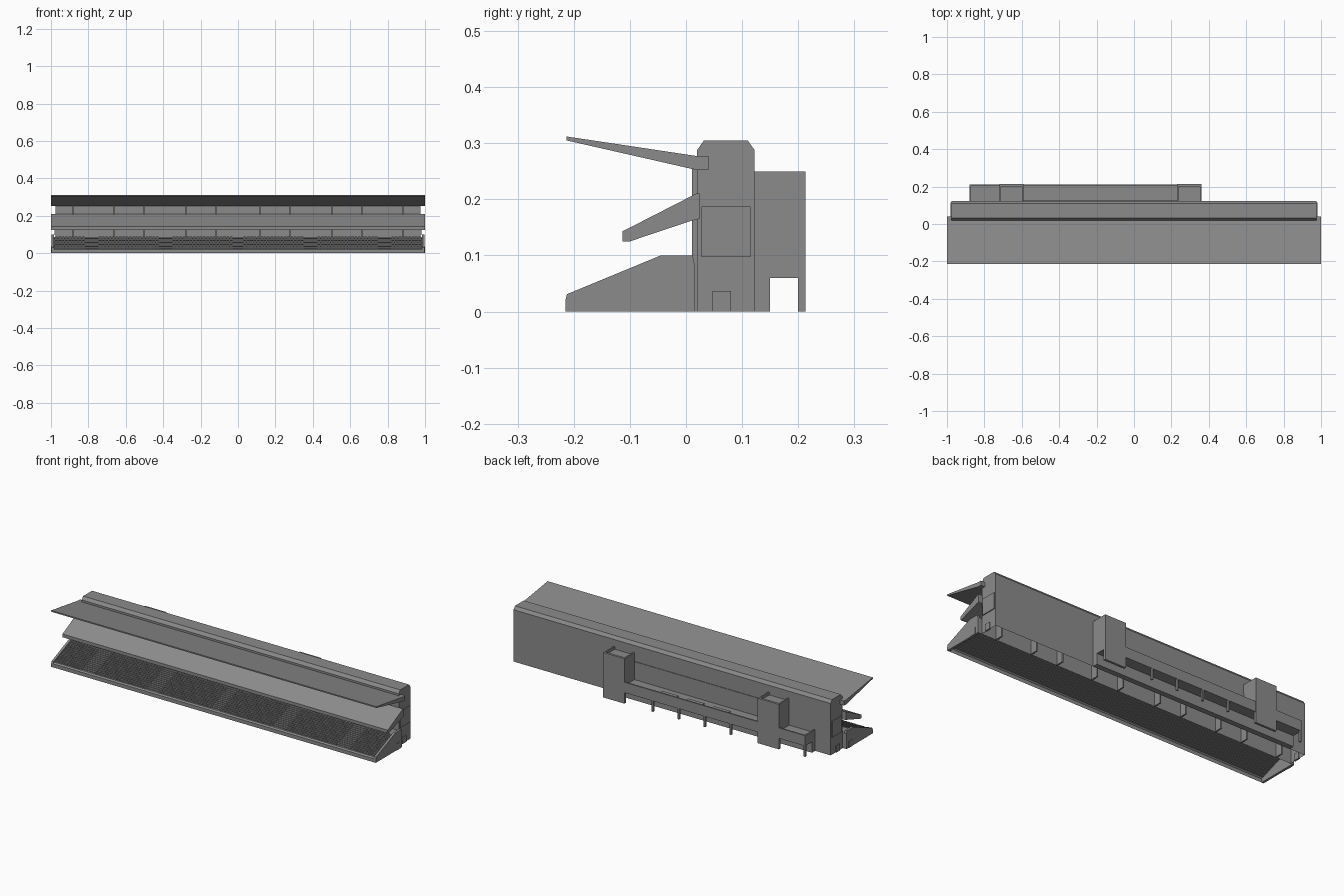
import bpy, bmesh

cube = bpy.data.objects.get("Cube")
if cube:
    bpy.data.objects.remove(cube, do_unlink=True)

grey = bpy.data.materials.new("concrete_grey")
grey.use_nodes = True
COLOUR = (0.26, 0.26, 0.26, 1)
grey.diffuse_color = COLOUR
grey.node_tree.nodes["Principled BSDF"].inputs["Base Color"].default_value = COLOUR


def finish(name, bm):
    mesh = bpy.data.meshes.new(name)
    bm.to_mesh(mesh)
    bm.free()
    mesh.materials.append(grey)
    obj = bpy.data.objects.new(name, mesh)
    bpy.context.collection.objects.link(obj)
    return obj


def extrude(name, profile, x0, x1, solid=True):
    """Sweep a (y, z) profile along x, as a closed solid or an open sheet."""
    bm = bmesh.new()
    a = [bm.verts.new((x0, y, z)) for y, z in profile]
    b = [bm.verts.new((x1, y, z)) for y, z in profile]
    n = len(profile)
    for i in range(n if solid else n - 1):
        j = (i + 1) % n
        bm.faces.new((a[i], b[i], b[j], a[j]))
    if solid:
        bm.faces.new(a)
        bm.faces.new(b)
        bmesh.ops.recalc_face_normals(bm, faces=bm.faces)
    return finish(name, bm)


def add_box(bm, x0, x1, y0, y1, z0, z1):
    v = [bm.verts.new((x, y, z)) for x in (x0, x1) for y in (y0, y1) for z in (z0, z1)]
    for f in ((0, 1, 3, 2), (4, 6, 7, 5), (0, 4, 5, 1), (2, 3, 7, 6), (0, 2, 6, 4), (1, 5, 7, 3)):
        bm.faces.new([v[i] for i in f])


def boxes(name, specs):
    bm = bmesh.new()
    for s in specs:
        add_box(bm, *s)
    return finish(name, bm)


# Main building, open underneath
body = extrude("main_building", [(0.02, 0), (0.02, 0.288), (0.032, 0.305),
                                 (0.11, 0.305), (0.122, 0.288), (0.122, 0)], -0.975, 0.975)
bm = bmesh.new()
bm.from_mesh(body.data)
bm.normal_update()
bmesh.ops.delete(bm, geom=[f for f in bm.faces if f.normal.z < -0.9], context="FACES_ONLY")
bm.to_mesh(body.data)
bm.free()

# Cantilever roof and upper tier
extrude("roof_canopy", [(-0.213, 0.305), (-0.213, 0.312), (0.02, 0.277),
                        (0.04, 0.277), (0.04, 0.252), (0.02, 0.252)], -1, 1)
extrude("upper_tier", [(-0.113, 0.125), (-0.113, 0.143), (0.018, 0.21), (0.024, 0.21),
                       (0.024, 0.165), (0.01, 0.162), (-0.1, 0.125)], -1, 1)

# Lower tier: stepped shell between end walls
ROWS, Y0, Z0, Y1, Z1 = 14, -0.207, 0.026, -0.042, 0.086
run, rise = (Y1 - Y0) / ROWS, (Z1 - Z0) / ROWS
steps = [(-0.215, 0), (-0.215, 0.02), (Y0, Z0)]
for r in range(ROWS):
    y, z = Y0 + run * (r + 1), Z0 + rise * r
    steps += [(y, z), (y, z + rise)]
extrude("lower_terrace", steps + [(0.015, Z1), (0.015, 0)], -0.99, 0.99, solid=False)
wall = [(-0.215, 0), (-0.215, 0.02), (-0.212, 0.031), (-0.045, 0.1),
        (0.012, 0.1), (0.015, 0.085), (0.015, 0)]
for side, s in (("left", 1), ("right", -1)):
    extrude(side + "_end_wall", wall, s * 0.985, s * 0.998)
    boxes(side + "_doors", [
        (*sorted((s * 0.99, s * 1.0)), -0.035, -0.002, 0, 0.037),
        (*sorted((s * 0.97, s * 0.98)), 0.047, 0.08, 0, 0.037),
        (*sorted((s * 0.97, s * 0.98)), 0.028, 0.115, 0.097, 0.187)])

# Seats, leaving five aisles
AISLES = [-0.78, -0.39, 0, 0.39, 0.78]
PITCH = 0.018
seats = []
for r in range(ROWS):
    y, z = Y0 + run * (r + 0.5), Z0 + rise * r
    for i in range(-54, 55):
        x = i * PITCH
        if all(abs(x - a) > 0.033 for a in AISLES):
            seats.append((x - 0.007, x + 0.007, y, y + run * 0.4, z, z + rise * 1.5))
boxes("seats", seats)

# Pillars along the front of the building
boxes("pillars", [(x - 0.004, x + 0.004, 0.011, 0.06, 0, 0.255)
                  for a in (0.117, 0.28, 0.5, 0.663, 0.883) for x in (-a, a)])

# Rear stair towers, with open tops and a passage underneath
for name, x0, x1 in (("left_tower", 0.23, 0.36), ("right_tower", -0.72, -0.59)):
    t = 0.008
    boxes(name, [
        (x0, x1, 0.12, 0.205, 0.06, 0.235),
        (x0, x1, 0.12, 0.15, 0, 0.06),
        (x0, x1, 0.2, 0.213, 0, 0.25),
        (x0, x0 + t, 0.12, 0.2, 0.235, 0.25),
        (x1 - t, x1, 0.12, 0.2, 0.235, 0.25)])

# Rear walkway with parapet, backing wall, posts and vents
boxes("rear_walkway", [
    (-0.88, 0.35, 0.12, 0.205, 0.06, 0.1),
    (-0.88, 0.35, 0.203, 0.211, 0.06, 0.118),
    (-0.88, -0.872, 0.12, 0.205, 0.1, 0.118),
    (-0.88, 0.35, 0.12, 0.15, 0, 0.06)])
boxes("walkway_posts", [(x - 0.005, x + 0.005, 0.2, 0.211, 0, 0.062)
                        for x in (-0.875, -0.42, -0.26, -0.1, 0.06)])
boxes("walkway_vents", [(x - 0.05, x + 0.05, 0.165, 0.185, 0.1, 0.106)
                        for x in (-0.34, -0.18, -0.02)])
boxes("rear_panel", [(-0.59, 0.23, 0.12, 0.125, 0.1, 0.2)])
